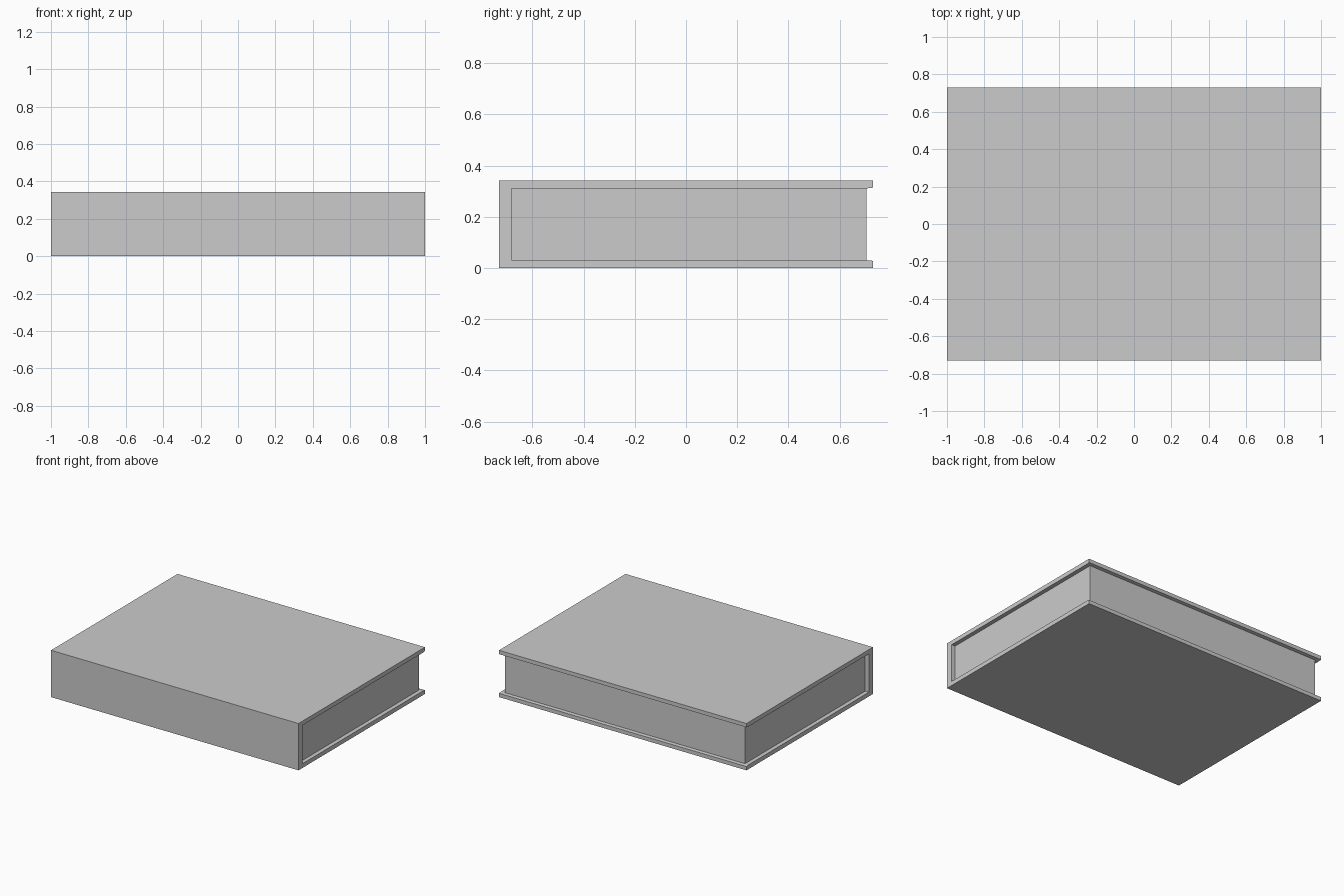
import bpy
import bmesh

default = bpy.data.objects.get("Cube")
if default:
    bpy.data.objects.remove(default, do_unlink=True)

GREY = (0.6, 0.6, 0.6, 1.0)
mat = bpy.data.materials.new("light grey")
mat.use_nodes = True
mat.diffuse_color = GREY
mat.node_tree.nodes["Principled BSDF"].inputs["Base Color"].default_value = GREY


def extrude_profile(name, profile, half_width):
    """Extrude a closed (y, z) outline along x, centred on x = 0."""
    bm = bmesh.new()
    face = bm.faces.new([bm.verts.new((-half_width, y, z)) for y, z in profile])
    result = bmesh.ops.extrude_face_region(bm, geom=[face])
    moved = [v for v in result["geom"] if isinstance(v, bmesh.types.BMVert)]
    bmesh.ops.translate(bm, verts=moved, vec=(2 * half_width, 0, 0))
    bmesh.ops.recalc_face_normals(bm, faces=bm.faces)
    mesh = bpy.data.meshes.new(name)
    bm.to_mesh(mesh)
    bm.free()
    mesh.materials.append(mat)
    obj = bpy.data.objects.new(name, mesh)
    bpy.context.collection.objects.link(obj)
    return obj


DEPTH, HEIGHT = 0.73, 0.342
BOARD, SPINE = 0.031, 0.048
inner_y = SPINE - DEPTH
page_y = 0.705

# Cover: two boards joined by the spine, thinned slightly at the free edges
lower = [(inner_y, BOARD), (page_y, BOARD), (DEPTH, BOARD - 0.003), (DEPTH, 0), (-DEPTH, 0)]
upper = [(y, HEIGHT - z) for y, z in reversed(lower)]
extrude_profile("cover", lower + upper, 1.0)

# Page block, set in from the cover at the three open sides
pages = [(inner_y, BOARD), (page_y, BOARD),
         (page_y, HEIGHT - BOARD), (inner_y, HEIGHT - BOARD)]
extrude_profile("page_block", pages, 0.97)
